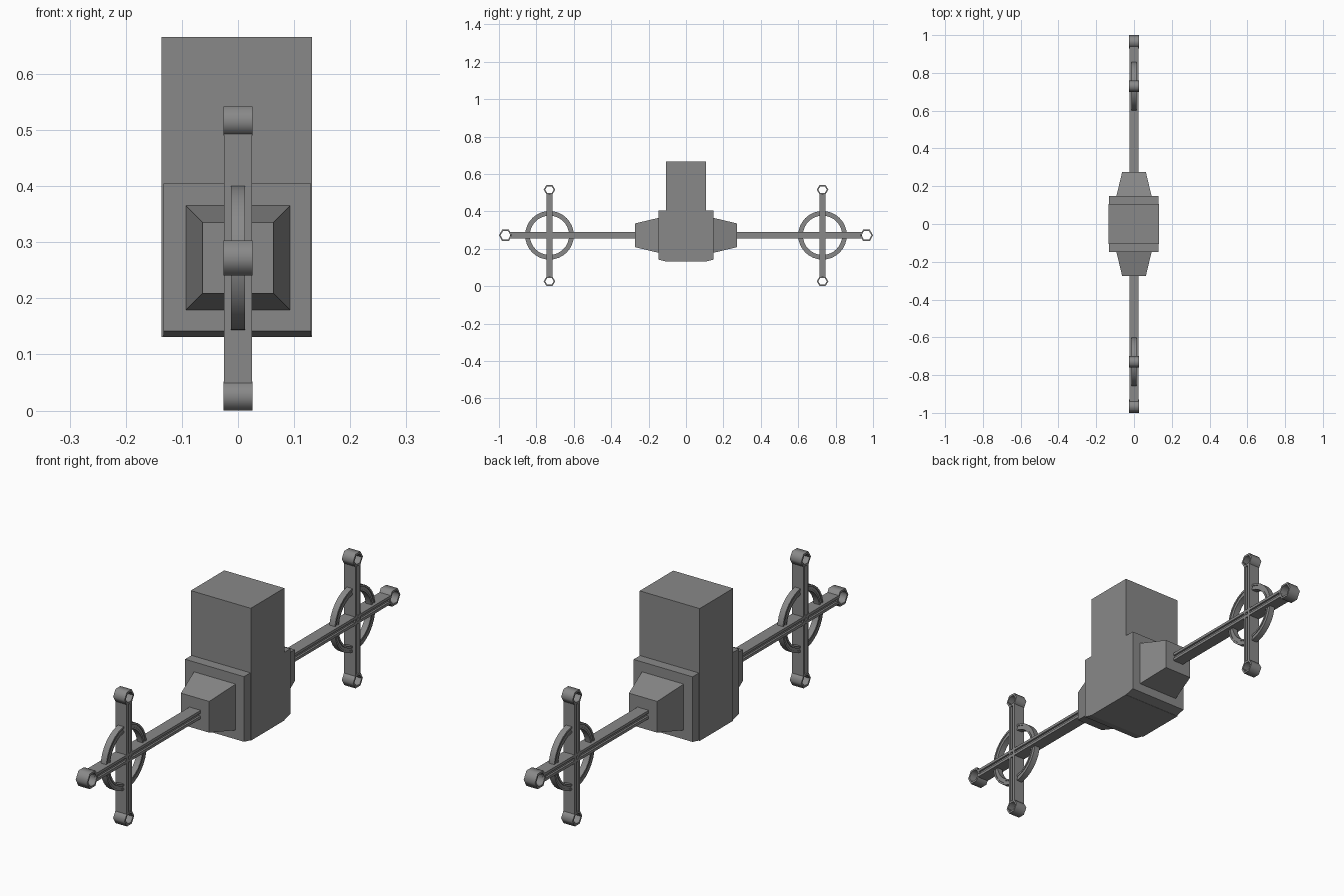
import bpy, bmesh, math

if "Cube" in bpy.data.objects:
    bpy.data.objects.remove(bpy.data.objects["Cube"])

ZC = 0.272   # height of the arm axis
YC = 0.73    # distance of each cross from the centre

# Dark iron grey
iron = bpy.data.materials.new("dark_grey")
iron.diffuse_color = (0.25, 0.25, 0.25, 1)
iron.use_nodes = True
iron.node_tree.nodes["Principled BSDF"].inputs["Base Color"].default_value = iron.diffuse_color


def finish(bm, name):
    bmesh.ops.recalc_face_normals(bm, faces=bm.faces)
    me = bpy.data.meshes.new(name)
    bm.to_mesh(me)
    bm.free()
    me.materials.append(iron)
    ob = bpy.data.objects.new(name, me)
    bpy.context.collection.objects.link(ob)
    return ob


def smooth(ob, angle):
    bpy.ops.object.select_all(action='DESELECT')
    ob.select_set(True)
    bpy.context.view_layer.objects.active = ob
    bpy.ops.object.shade_smooth_by_angle(angle=math.radians(angle))


def box(name, lo, hi):
    bm = bmesh.new()
    bmesh.ops.create_cube(bm, size=1)
    for v in bm.verts:
        v.co = [l + (c + 0.5) * (h - l) for l, h, c in zip(lo, hi, v.co)]
    return finish(bm, name)


def loft(name, loops, closed=False):
    """Skin a list of equal-length vertex loops."""
    bm = bmesh.new()
    rows = [[bm.verts.new(p) for p in loop] for loop in loops]
    n, m = len(rows), len(rows[0])
    for i in range(n if closed else n - 1):
        a, b = rows[i], rows[(i + 1) % n]
        for j in range(m):
            k = (j + 1) % m
            bm.faces.new((a[j], a[k], b[k], b[j]))
    if not closed:
        bm.faces.new(rows[0])
        bm.faces.new(rows[-1])
    return finish(bm, name)


def grooved(hx, ht, gd, gt):
    """Section (x, t) with a channel cut in both x sides."""
    half = [(hx, -ht), (hx, -gt), (hx - gd, -gt), (hx - gd, gt), (hx, gt), (hx, ht)]
    return half + [(-x, -t) for x, t in half]


bar = grooved(0.025, 0.017, 0.008, 0.006)
hoop = grooved(0.0125, 0.0125, 0.003, 0.005)


def eyelet(name, y, z, ry, rz):
    """Short six-sided tube lying along x, open through the middle."""
    loops = []
    for i in range(6):
        a = math.pi * i / 3
        c, s = math.cos(a), math.sin(a) / math.sin(math.pi / 3)
        loops.append([(x, y + c * (ry - t), z + s * (rz - t))
                      for x, t in ((-0.0255, 0), (0.0255, 0), (0.0255, 0.008), (-0.0255, 0.008))])
    smooth(loft(name, loops, closed=True), 65)


# Tall central block
box("central_block", (-0.136, -0.107, 0.131), (0.132, 0.107, 0.666))

# Collar around the lower block, with a slightly sloped underside
collar = [(-0.148, 0.142), (-0.107, 0.132), (0.107, 0.132),
          (0.148, 0.142), (0.148, 0.405), (-0.148, 0.405)]
loft("collar", [[(x, y, z) for y, z in collar] for x in (-0.133, 0.1305)])

for s, side in ((-1, "front"), (1, "back")):
    # Tapered socket
    loft(side + "_socket",
         [[(cx * r, s * y, ZC + cz * r) for cx, cz in ((-1, -1), (1, -1), (1, 1), (-1, 1))]
          for y, r in ((0.14, 0.095), (0.274, 0.063))])
    # Arm and crossbar
    loft(side + "_arm", [[(x, s * y, ZC + t) for x, t in bar] for y in (0.26, 0.94)])
    loft(side + "_crossbar", [[(x, s * YC + t, z) for x, t in bar] for z in (0.047, 0.497)])
    # Hoop around the crossing
    loops = []
    for i in range(32):
        a = 2 * math.pi * i / 32
        loops.append([(x, s * YC + math.cos(a) * (0.1175 + t), ZC + math.sin(a) * (0.1175 + t))
                      for x, t in hoop])
    smooth(loft(side + "_hoop", loops, closed=True), 30)
    # Open eyelets on the three free ends
    eyelet(side + "_arm_eyelet", s * 0.965, ZC, 0.035, 0.031)
    eyelet(side + "_upper_eyelet", s * YC, 0.516, 0.031, 0.026)
    eyelet(side + "_lower_eyelet", s * YC, 0.026, 0.031, 0.026)
